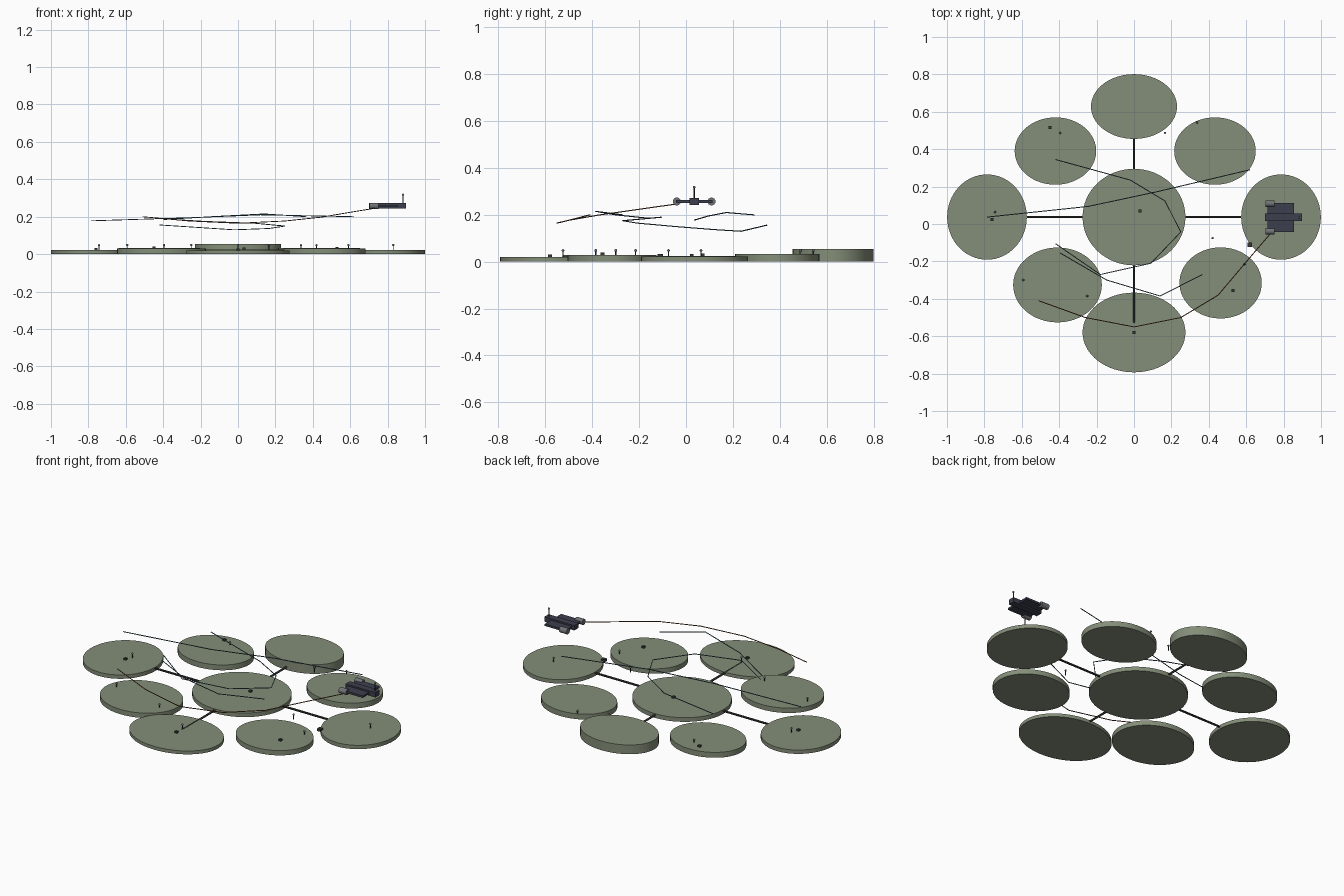
import bpy
from mathutils import Vector

if "Cube" in bpy.data.objects:
    bpy.data.objects.remove(bpy.data.objects["Cube"])


def mat(name, rgb):
    m = bpy.data.materials.new(name)
    m.diffuse_color = (*rgb, 1)
    m.use_nodes = True
    m.node_tree.nodes["Principled BSDF"].inputs["Base Color"].default_value = m.diffuse_color
    return m


GREEN = mat("moss", (0.23, 0.27, 0.19))
DARK = mat("dark_metal", (0.035, 0.04, 0.035))
NAVY = mat("navy_hull", (0.045, 0.05, 0.075))
STEEL = mat("steel", (0.16, 0.17, 0.18))
BLUE = mat("blue_trail", (0.06, 0.14, 0.18))
RUST = mat("rust_trail", (0.2, 0.08, 0.03))


def finish(name, m, smooth=False):
    o = bpy.context.object
    o.name = name
    o.data.materials.append(m)
    if smooth:
        bpy.ops.object.transform_apply(location=False, rotation=False, scale=True)
        bpy.ops.object.shade_smooth_by_angle()
    return o


def box(name, lo, hi, m):
    lo, hi = Vector(lo), Vector(hi)
    bpy.ops.mesh.primitive_cube_add(size=1, location=(lo + hi) / 2)
    bpy.context.object.scale = hi - lo
    return finish(name, m)


def rod(name, a, b, r, m, sides=12):
    a, b = Vector(a), Vector(b)
    bpy.ops.mesh.primitive_cylinder_add(vertices=sides, radius=r, depth=(b - a).length,
                                        location=(a + b) / 2)
    bpy.context.object.rotation_euler = (b - a).to_track_quat('Z', 'Y').to_euler()
    return finish(name, m, True)


def ball(name, p, r, m):
    bpy.ops.mesh.primitive_uv_sphere_add(segments=12, ring_count=8, radius=r, location=p)
    return finish(name, m, True)


def trail(name, pts, m, r=0.0025):
    c = bpy.data.curves.new(name, 'CURVE')
    c.dimensions = '3D'
    c.bevel_depth = r
    c.bevel_resolution = 1
    c.use_fill_caps = True
    s = c.splines.new('POLY')
    s.points.add(len(pts) - 1)
    for p, co in zip(s.points, pts):
        p.co = (*co, 1)
    c.materials.append(m)
    bpy.context.collection.objects.link(bpy.data.objects.new(name, c))


# Elliptical platforms: x, y, x radius, y radius, height
PLATFORMS = {
    "centre": (0, 0.037, 0.275, 0.258, 0.025),
    "left": (-0.786, 0.037, 0.213, 0.228, 0.023),
    "right": (0.786, 0.037, 0.213, 0.228, 0.023),
    "back": (0, 0.628, 0.23, 0.173, 0.055),
    "front": (0, -0.58, 0.275, 0.213, 0.02),
    "back_left": (-0.42, 0.39, 0.218, 0.18, 0.032),
    "back_right": (0.433, 0.39, 0.218, 0.18, 0.032),
    "front_left": (-0.409, -0.326, 0.237, 0.2, 0.029),
    "front_right": (0.463, -0.315, 0.22, 0.19, 0.029),
}
for n, (x, y, rx, ry, h) in PLATFORMS.items():
    bpy.ops.mesh.primitive_cylinder_add(vertices=64, radius=1, depth=1, location=(x, y, h / 2))
    bpy.context.object.scale = (rx, ry, h)
    finish(n + "_platform", GREEN, True)

# Connecting bars from the centre platform
for n, end in (("left", (-0.7, 0.037)), ("right", (0.7, 0.037)),
               ("back", (0, 0.58)), ("front", (0, -0.53))):
    rod(n + "_bar", (0, 0.037, 0.016), (*end, 0.016), 0.006, DARK)

# Pin markers with round heads
PINS = [(0, -0.525), (-0.25, -0.385), (-0.592, -0.3), (0.59, -0.215), (0.42, -0.075),
        (-0.743, 0.064), (0.83, 0.064), (-0.395, 0.487), (0.166, 0.487), (0.337, 0.543)]
for i, (x, y) in enumerate(PINS):
    rod(f"pin_{i}", (x, y, 0.018), (x, y, 0.049), 0.0025, DARK, 8)
    ball(f"pin_head_{i}", (x, y, 0.048), 0.006, STEEL)

# Small crates
CRATES = [(0.62, -0.11, 0.018), (0.53, -0.356, 0.024), (-0.45, 0.515, 0.027),
          (0.033, 0.07, 0.02), (-0.76, 0.024, 0.018), (0, -0.58, 0.015)]
for i, (x, y, z) in enumerate(CRATES):
    s = 0.012 if i == 0 else 0.008
    box(f"crate_{i}", (x - s, y - s, z), (x + s, y + s, z + 0.015), DARK)

# Hanging route lines
trail("rust_line", [(0.73, -0.05, 0.245), (0.59, -0.214, 0.222), (0.45, -0.38, 0.198),
                    (0.25, -0.5, 0.177), (0, -0.55, 0.165), (-0.26, -0.5, 0.177),
                    (-0.51, -0.41, 0.2)], RUST)
trail("long_blue_line", [(-0.786, 0.037, 0.178), (-0.245, 0.094, 0.195),
                         (0.12, 0.172, 0.21), (0.62, 0.29, 0.2)], BLUE)
trail("looped_blue_line", [(-0.42, 0.345, 0.156), (-0.02, 0.235, 0.13), (0.166, 0.123, 0.137),
                           (0.25, -0.043, 0.15), (0.09, -0.21, 0.165), (-0.18, -0.27, 0.175),
                           (-0.42, -0.105, 0.19)], BLUE)
trail("short_blue_line", [(-0.395, -0.155, 0.185), (-0.145, -0.3, 0.2),
                          (0.14, -0.385, 0.215), (0.365, -0.27, 0.2)], BLUE)

# Hovering craft: hull, side wings, engine pods and mast
CY, CZ = 0.035, 0.257
box("craft_hull", (0.70, CY - 0.02, 0.243), (0.898, CY + 0.02, 0.272), NAVY)
for n, s in (("near", -1), ("far", 1)):
    ys = sorted((CY + s * 0.02, CY + s * 0.078))
    box(n + "_wing", (0.715, ys[0], CZ - 0.006), (0.855, ys[1], CZ + 0.006), NAVY)
    rod(n + "_engine", (0.703, CY + s * 0.074, CZ), (0.752, CY + s * 0.074, CZ), 0.017, STEEL, 16)
rod("craft_mast", (0.882, CY, 0.27), (0.882, CY, 0.318), 0.003, DARK, 8)
ball("craft_mast_tip", (0.882, CY, 0.318), 0.006, STEEL)
